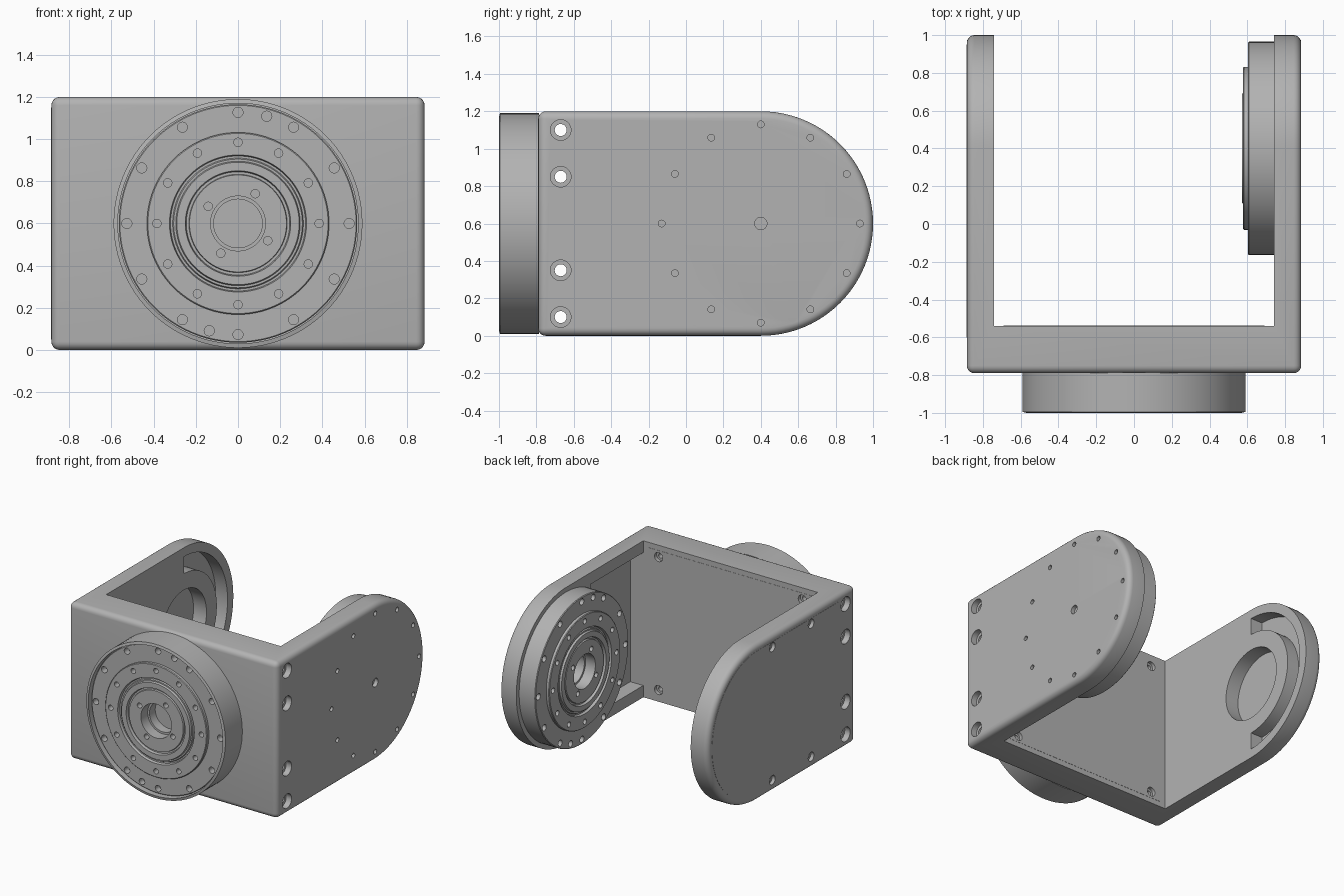
import bpy, bmesh
from math import pi, cos, sin, radians
from mathutils import Matrix, Vector

cube = bpy.data.objects.get("Cube")
if cube:
    bpy.data.objects.remove(cube, do_unlink=True)

grey = bpy.data.materials.new("machined grey")
grey.use_nodes = True
COLOUR = (0.45, 0.45, 0.45, 1)
grey.diffuse_color = COLOUR
grey.node_tree.nodes["Principled BSDF"].inputs["Base Color"].default_value = COLOUR

# Working frames: local z is the direction of extrusion or the lathe axis
SIDE = Matrix(((0, 0, 1, 0), (1, 0, 0, 0), (0, 1, 0, 0), (0, 0, 0, 1)))
INWARD = Matrix(((0, 0, -1, 0), (-1, 0, 0, 0), (0, 1, 0, 0), (0, 0, 0, 1)))
FRONT = Matrix.Rotation(pi / 2, 4, 'X')
HALF, INNER, MID, PIVOT = 0.885, 0.74, 0.6, 0.4


def at(x, y, z, frame):
    return Matrix.Translation((x, y, z)) @ frame


def prism(bm, points, low, high, frame):
    rings = [[bm.verts.new(frame @ Vector((a, b, h))) for a, b in points] for h in (low, high)]
    bm.faces.new(rings[0][::-1])
    bm.faces.new(rings[1])
    for i in range(len(points)):
        j = (i + 1) % len(points)
        bm.faces.new((rings[0][i], rings[0][j], rings[1][j], rings[1][i]))


def lathe(bm, profile, frame, sides=96):
    rings = [[bm.verts.new(frame @ Vector((r * cos(2 * pi * i / sides), r * sin(2 * pi * i / sides), h)))
              for i in range(sides)] for r, h in profile]
    for low, high in zip(rings, rings[1:]):
        for i in range(sides):
            j = (i + 1) % sides
            bm.faces.new((low[i], low[j], high[j], high[i]))
    bmesh.ops.remove_doubles(bm, verts=bm.verts, dist=1e-5)


def pin(bm, radius, low, high, frame, sides=24):
    lathe(bm, [(0, low), (radius, low), (radius, high), (0, high)], frame, sides)


def box(bm, low, high):
    (x0, y0, z0), (x1, y1, z1) = low, high
    prism(bm, [(x0, y0), (x1, y0), (x1, y1), (x0, y1)], z0, z1, Matrix())


def arc(radius, start, end, steps=48):
    return [(PIVOT + radius * cos(radians(start + (end - start) * i / steps)),
             MID + radius * sin(radians(start + (end - start) * i / steps))) for i in range(steps + 1)]


def arm_outline(back, radius):
    return [(back, MID - radius)] + arc(radius, -90, 90) + [(back, MID + radius)]


def make(name, bm):
    bmesh.ops.recalc_face_normals(bm, faces=bm.faces)
    mesh = bpy.data.meshes.new(name)
    bm.to_mesh(mesh)
    bm.free()
    mesh.materials.append(grey)
    obj = bpy.data.objects.new(name, mesh)
    bpy.context.collection.objects.link(obj)
    return obj


def cut(obj, build):
    bm = bmesh.new()
    build(bm)
    cutter = make("cutter", bm)
    cutter.hide_render = True
    mod = obj.modifiers.new("cut", 'BOOLEAN')
    mod.operation, mod.solver, mod.object = 'DIFFERENCE', 'EXACT', cutter
    bpy.context.view_layer.objects.active = obj
    bpy.ops.object.modifier_apply(modifier=mod.name)
    bpy.data.objects.remove(cutter, do_unlink=True)


def finish(obj):
    bpy.ops.object.select_all(action='DESELECT')
    obj.select_set(True)
    bpy.context.view_layer.objects.active = obj
    bpy.ops.object.shade_smooth_by_angle(angle=radians(30))


# Rounded block that becomes the U bracket
bm = bmesh.new()
prism(bm, arm_outline(-0.79, MID), -HALF, HALF, SIDE)
bmesh.ops.recalc_face_normals(bm, faces=bm.faces)
outer = [e for e in bm.edges if e.calc_face_angle() > radians(30)]
bmesh.ops.bevel(bm, geom=outer, offset=0.04, segments=5, profile=0.5, affect='EDGES')
bracket = make("bracket", bm)
cut(bracket, lambda b: box(b, (-INNER, -0.54, -0.1), (INNER, 1.1, 1.3)))


# Wiring pocket in the left arm, bearing hole and curved slot in the right arm
def pockets(b):
    box(b, (INNER - 0.05, -0.539, 0.09), (0.85, 0.1, 1.11))
    pin(b, 0.275, -0.85, -INNER + 0.05, at(0, PIVOT, MID, SIDE), 64)
    slot = arc(0.53, -90, 90) + arc(0.40, 90, -90)
    prism(b, slot, -0.84, -INNER + 0.05, SIDE)


cut(bracket, pockets)


# Counterbored bolt holes running across the base
def cross_bolts(b):
    for z in (0.1, 0.35, 0.85, 1.1):
        lathe(b, [(0, -1), (0.055, -1), (0.055, -0.84), (0.032, -0.84),
                  (0.032, 0.84), (0.055, 0.84), (0.055, 1), (0, 1)], at(0, -0.67, z, SIDE), 32)


cut(bracket, cross_bolts)


# Dowel holes on the outside of the left arm
def dowels(b):
    pin(b, 0.033, HALF - 0.03, 1, at(0, PIVOT, MID, SIDE))
    for y, z in arc(0.53, 0, 330, 11):
        pin(b, 0.018, HALF - 0.03, 1, at(0, y, z, SIDE), 16)


cut(bracket, dowels)


# Cover screws: stepped holes in the base cover and the right arm cover
def screw(b, frame):
    lathe(b, [(0, -0.06), (0.018, -0.06), (0.018, -0.025), (0.035, -0.025),
              (0.035, 0.05), (0, 0.05)], frame, 24)


def cover_screws(b):
    for z in (0.09, 1.11):
        for x in (-0.61, 0.61):
            screw(b, at(x, -0.54, z, Matrix.Rotation(-pi / 2, 4, 'X')))
        for y in (-0.25, 0.22):
            screw(b, at(-HALF, y, z, INWARD))


bm = bmesh.new()
box(bm, (-0.69, -0.545, 0.04), (0.69, -0.5385, 1.16))
base_cover = make("base_cover", bm)
bm = bmesh.new()
prism(bm, arm_outline(-0.6, 0.55), -HALF - 0.0015, -HALF + 0.005, SIDE)
arm_cover = make("arm_cover", bm)
for part in (bracket, base_cover, arm_cover):
    cut(part, cover_screws)
    finish(part)

# Cup-shaped housing on the front
bm = bmesh.new()
lathe(bm, [(0, 0), (0.59, 0), (0.59, 0.21), (0.57, 0.215), (0.57, 0.045), (0, 0.045)],
      at(0, -0.785, MID, FRONT))
finish(make("front_housing", bm))


# Rotary joint: stepped disc with seal grooves, centre bore and bolt circles
def joint_holes(b):
    def ring(radius, size, angles, top):
        for a in angles:
            t = radians(a)
            pin(b, size, top - 0.05, top + 0.1,
                Matrix.Translation((radius * cos(t), radius * sin(t), 0)), 16)
    ring(0.527, 0.024, list(range(0, 360, 30)) + [75, 255], 0.14)
    ring(0.385, 0.02, range(0, 360, 30), 0.165)
    ring(0.163, 0.02, range(60, 360, 90), 0.163)


def joint(name, frame):
    b = bmesh.new()
    lathe(b, [(0, 0), (0.565, 0), (0.565, 0.135), (0.56, 0.14), (0.432, 0.14), (0.432, 0.16),
              (0.427, 0.165), (0.325, 0.165), (0.32, 0.145), (0.31, 0.145), (0.305, 0.155),
              (0.295, 0.155), (0.29, 0.17), (0.25, 0.17), (0.245, 0.15), (0.233, 0.15),
              (0.23, 0.163), (0.13, 0.163), (0.13, 0.08), (0.115, 0.08), (0.115, 0.01), (0, 0.01)],
          Matrix())
    obj = make(name, b)
    cut(obj, joint_holes)
    obj.data.transform(frame)
    finish(obj)


joint("front_joint", at(0, -0.829, MID, FRONT))
joint("left_arm_joint", at(INNER + 0.003, PIVOT, MID, INWARD))
